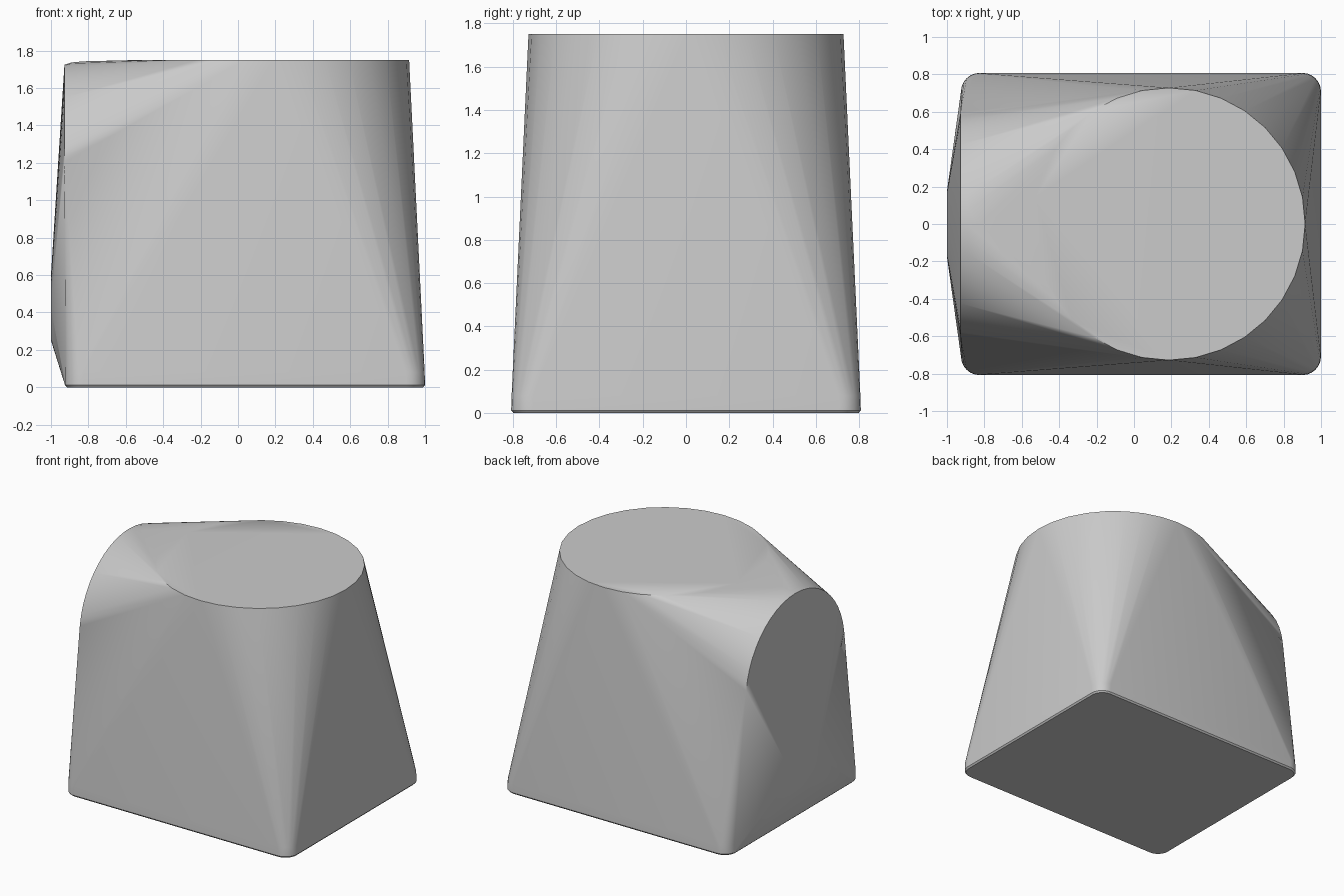
import bpy, bmesh
from math import sin, cos, pi, radians

cube = bpy.data.objects.get("Cube")
if cube:
    bpy.data.objects.remove(cube, do_unlink=True)

grey = bpy.data.materials.new("plain grey")
grey.use_nodes = True
colour = (0.6, 0.6, 0.6, 1)
grey.diffuse_color = colour
grey.node_tree.nodes["Principled BSDF"].inputs["Base Color"].default_value = colour


def arc(a, b, steps, radius):
    """Points (u, v) on an arc from angle a to angle b."""
    angles = [a + (b - a) * i / steps for i in range(steps + 1)]
    return [(radius * cos(t), radius * sin(t)) for t in angles]


def rounded_rect(x0, x1, half_y, radius, z):
    """Ring of points for a rectangle with round corners."""
    corners = [(x1 - radius, half_y - radius), (x0 + radius, half_y - radius),
               (x0 + radius, radius - half_y), (x1 - radius, radius - half_y)]
    return [(cx + u, cy + v, z)
            for k, (cx, cy) in enumerate(corners)
            for u, v in arc(k * pi / 2, (k + 1) * pi / 2, 6, radius)]


points = []
# Rounded foot with a fine bevel underneath
points += rounded_rect(-0.915, 0.99, 0.798, 0.09, 0)
points += rounded_rect(-0.925, 1, 0.808, 0.1, 0.012)
points += rounded_rect(-0.925, 0.998, 0.806, 0.1, 0.08)
# Flat round top
points += [(0.187 + u, v, 1.75) for u, v in arc(0, 2 * pi, 32, 0.728)]
# Arched end, with its crown slightly eased
points += [(-0.928, u, 1.125 + v) for u, v in arc(0, pi, 24, 0.6)]
points += [(-0.89, u, 1.137 + v) for u, v in arc(0, pi, 24, 0.6)]
points += [(-0.82, u, 1.143 + v) for u, v in arc(0, pi, 24, 0.6)]
# Small round pad on the end wall
points += [(-1, u, 0.425 + v) for u, v in arc(0, 2 * pi, 32, 0.175)]

# Stretch one tight skin over all of the outlines
bm = bmesh.new()
for p in points:
    bm.verts.new(p)
hull = bmesh.ops.convex_hull(bm, input=bm.verts)
spare = {g for g in hull["geom_interior"] + hull["geom_unused"]
         if isinstance(g, bmesh.types.BMVert)}
bmesh.ops.delete(bm, geom=list(spare), context="VERTS")
bmesh.ops.dissolve_limit(bm, angle_limit=radians(0.3), verts=bm.verts, edges=bm.edges)
bmesh.ops.recalc_face_normals(bm, faces=bm.faces)

mesh = bpy.data.meshes.new("hull_body")
bm.to_mesh(mesh)
bm.free()
mesh.materials.append(grey)
body = bpy.data.objects.new("hull_body", mesh)
bpy.context.collection.objects.link(body)

bpy.ops.object.select_all(action="DESELECT")
body.select_set(True)
bpy.context.view_layer.objects.active = body
bpy.ops.object.shade_smooth_by_angle(angle=radians(30))
